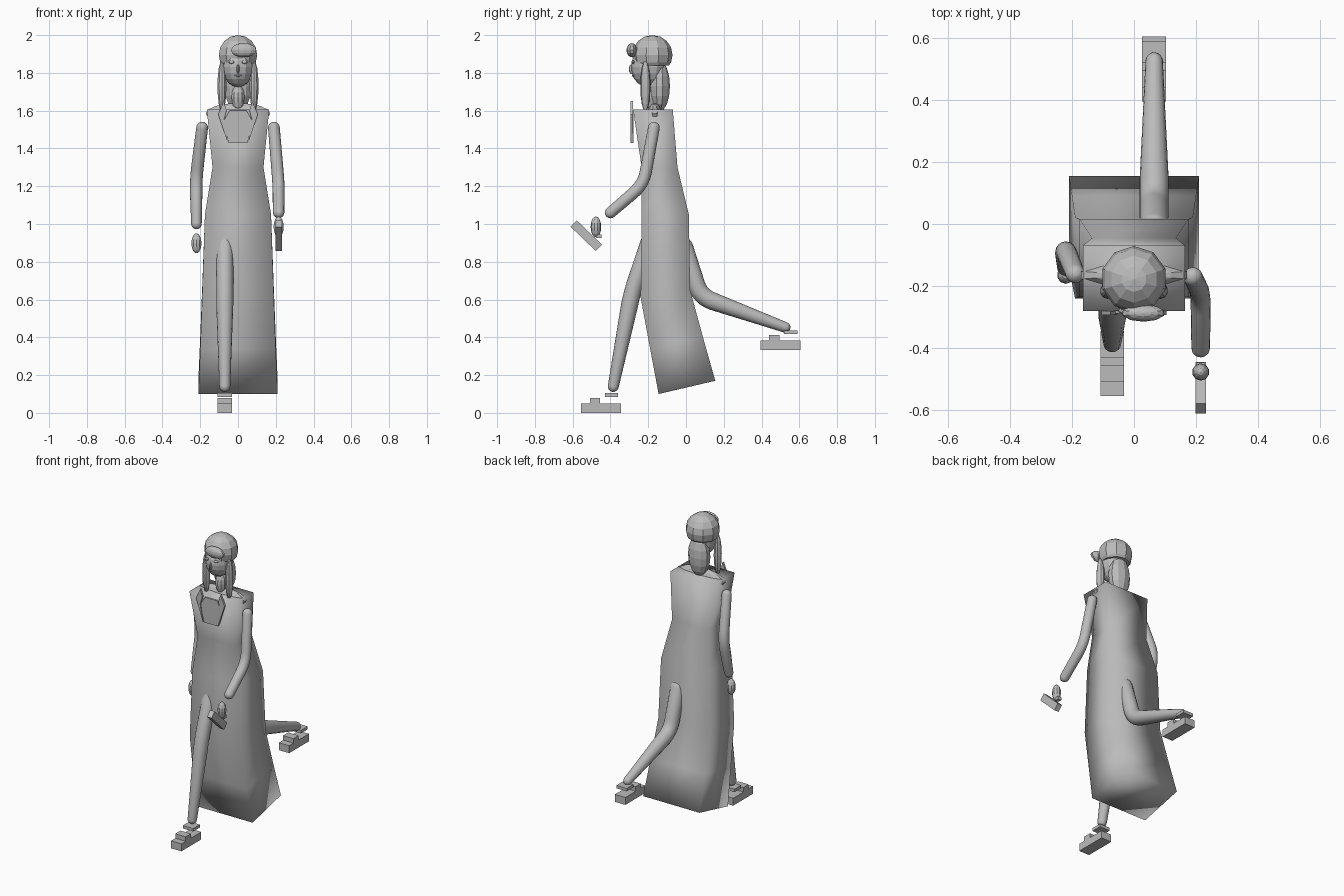
import bpy, bmesh, math
from mathutils import Vector, Matrix

if "Cube" in bpy.data.objects:
    bpy.data.objects.remove(bpy.data.objects["Cube"], do_unlink=True)

grey = bpy.data.materials.new("plain_grey")
grey.use_nodes = True
grey.diffuse_color = (0.5, 0.5, 0.5, 1)
grey.node_tree.nodes["Principled BSDF"].inputs["Base Color"].default_value = (0.5, 0.5, 0.5, 1)


def finish(name, bm, smooth=False):
    bmesh.ops.recalc_face_normals(bm, faces=bm.faces)
    mesh = bpy.data.meshes.new(name)
    for face in bm.faces:
        face.smooth = smooth
    bm.to_mesh(mesh)
    bm.free()
    mesh.materials.append(grey)
    obj = bpy.data.objects.new(name, mesh)
    bpy.context.collection.objects.link(obj)
    return obj


def loft(bm, rings):
    loops = [[bm.verts.new(p) for p in ring] for ring in rings]
    for a, b in zip(loops, loops[1:]):
        for i in range(len(a)):
            j = (i + 1) % len(a)
            bm.faces.new((a[i], a[j], b[j], b[i]))
    bm.faces.new(loops[0])
    bm.faces.new(loops[-1])


def ellipsoid(name, centre, radii, segments=10, rings=8, cut=None):
    bm = bmesh.new()
    bmesh.ops.create_uvsphere(bm, u_segments=segments, v_segments=rings, radius=1)
    bm.transform(Matrix.Translation(centre) @ Matrix.Diagonal((*radii, 1)))
    if cut is not None:
        bmesh.ops.bisect_plane(bm, geom=bm.verts[:] + bm.edges[:] + bm.faces[:],
                               plane_co=(0, 0, cut), plane_no=(0, 0, 1), clear_inner=True)
        bmesh.ops.holes_fill(bm, edges=[e for e in bm.edges if e.is_boundary])
    return finish(name, bm)


def box(name, centre, size, tilt=0):
    bm = bmesh.new()
    bmesh.ops.create_cube(bm, size=1)
    bm.transform(Matrix.Translation(centre) @ Matrix.Rotation(tilt, 4, "X") @ Matrix.Diagonal((*size, 1)))
    return finish(name, bm)


def plate(name, outline, front, thickness):
    bm = bmesh.new()
    loft(bm, [[(x, y, z) for x, z in outline] for y in (front, front + thickness)])
    return finish(name, bm)


def limb(name, start, joint, end, radii, sides=16):
    """Tapered limb with a softly bent joint and round ends."""
    a, j, b = map(Vector, (start, joint, end))
    ra, rj, rb = radii
    d0, d1 = (j - a).normalized(), (b - j).normalized()
    path = []
    for k in range(5):
        t = math.radians(88 - 88 * k / 4)
        path.append((a - d0 * ra * math.sin(t), ra * math.cos(t), d0))
    p, q = j - d0 * 0.07, j + d1 * 0.07
    for k in range(7):
        t = k / 6
        point = p * (1 - t) ** 2 + j * 2 * t * (1 - t) + q * t * t
        path.append((point, rj, d0.lerp(d1, t).normalized()))
    for k in range(5):
        t = math.radians(88 * k / 4)
        path.append((b + d1 * rb * math.sin(t), rb * math.cos(t), d1))
    rings = []
    for point, r, d in path:
        u = Vector((1, 0, 0))
        u = (u - d * u.dot(d)).normalized()
        v = d.cross(u)
        rings.append([point + (u * math.cos(s) + v * math.sin(s)) * r
                      for s in (math.tau * i / sides for i in range(sides))])
    bm = bmesh.new()
    loft(bm, rings)
    return finish(name, bm, True)


# Long dress: half width, front y, front z, back y, back z
bm = bmesh.new()
loft(bm, [[(-w, fy, fz), (w, fy, fz), (w, by, bz), (-w, by, bz)] for w, fy, fz, by, bz in (
    (0.21, -0.145, 0.10, 0.155, 0.17),
    (0.20, -0.19, 0.34, 0.09, 0.40),
    (0.19, -0.24, 0.61, 0.022, 0.65),
    (0.175, -0.235, 1.05, 0.015, 1.05),
    (0.135, -0.235, 1.30, -0.045, 1.30),
    (0.165, -0.28, 1.605, -0.07, 1.605))])
finish("dress", bm, True)

# Shoulders, neck and collar
ellipsoid("shoulders", (0, -0.165, 1.585), (0.18, 0.04, 0.055))
ellipsoid("neck", (0, -0.18, 1.67), (0.036, 0.036, 0.07))
plate("bib", [(-0.05, 1.43), (0.05, 1.43), (0.08, 1.54), (0.045, 1.6), (-0.045, 1.6), (-0.08, 1.54)], -0.288, 0.01)
for side, label in ((1, "left"), (-1, "right")):
    plate(label + "_lapel", [(side * x, z) for x, z in
          ((0.055, 1.43), (0.105, 1.58), (0.075, 1.65), (0.06, 1.6), (0.075, 1.55))], -0.294, 0.014)

# Head, hair and face
ellipsoid("head", (0, -0.2, 1.83), (0.083, 0.092, 0.105), 12, 10)
ellipsoid("hair_cap", (0, -0.178, 1.895), (0.107, 0.107, 0.105), 10, 8, 1.84)
ellipsoid("back_hair", (0, -0.14, 1.73), (0.075, 0.055, 0.135))
ellipsoid("fringe", (0.03, -0.287, 1.92), (0.07, 0.028, 0.037))
ellipsoid("nose", (0, -0.29, 1.82), (0.008, 0.013, 0.025), 8, 6)
ellipsoid("mouth", (0, -0.278, 1.785), (0.02, 0.008, 0.006), 8, 6)
for side, label in ((1, "left"), (-1, "right")):
    ellipsoid(label + "_hair_strand", (side * 0.085, -0.215, 1.73), (0.025, 0.027, 0.135))
    ellipsoid(label + "_eye", (side * 0.035, -0.28, 1.857), (0.016, 0.009, 0.009), 8, 6)

# Arms and hands
limb("left_arm", (0.19, -0.17, 1.51), (0.215, -0.225, 1.21), (0.215, -0.4, 1.06), (0.031, 0.032, 0.03))
limb("right_arm", (-0.19, -0.16, 1.51), (-0.222, -0.08, 1.24), (-0.22, -0.14, 1.0), (0.031, 0.033, 0.028))
ellipsoid("left_hand", (0.215, -0.477, 0.985), (0.028, 0.028, 0.055))
ellipsoid("right_hand", (-0.22, -0.165, 0.898), (0.028, 0.028, 0.053))
box("handheld_block", (0.215, -0.528, 0.938), (0.034, 0.185, 0.047), math.radians(-44))
box("block_catch", (0.215, -0.462, 0.935), (0.026, 0.03, 0.02))

# Striding legs
limb("front_leg", (-0.07, -0.19, 0.92), (-0.07, -0.285, 0.64), (-0.07, -0.385, 0.14), (0.045, 0.045, 0.029))
limb("back_leg", (0.065, -0.01, 0.88), (0.065, 0.075, 0.615), (0.065, 0.525, 0.453), (0.047, 0.047, 0.028))

# Stepped shoes, toes forward
for label, x, y, z in (("front", -0.07, -0.45, 0), ("back", 0.065, 0.5, 0.332)):
    box(label + "_sole", (x, y, z + 0.025), (0.077, 0.21, 0.05))
    box(label + "_toe_strap", (x, y - 0.032, z + 0.065), (0.077, 0.055, 0.03))
    box(label + "_ankle_strap", (x, y + 0.055, z + 0.095), (0.077, 0.07, 0.02))
